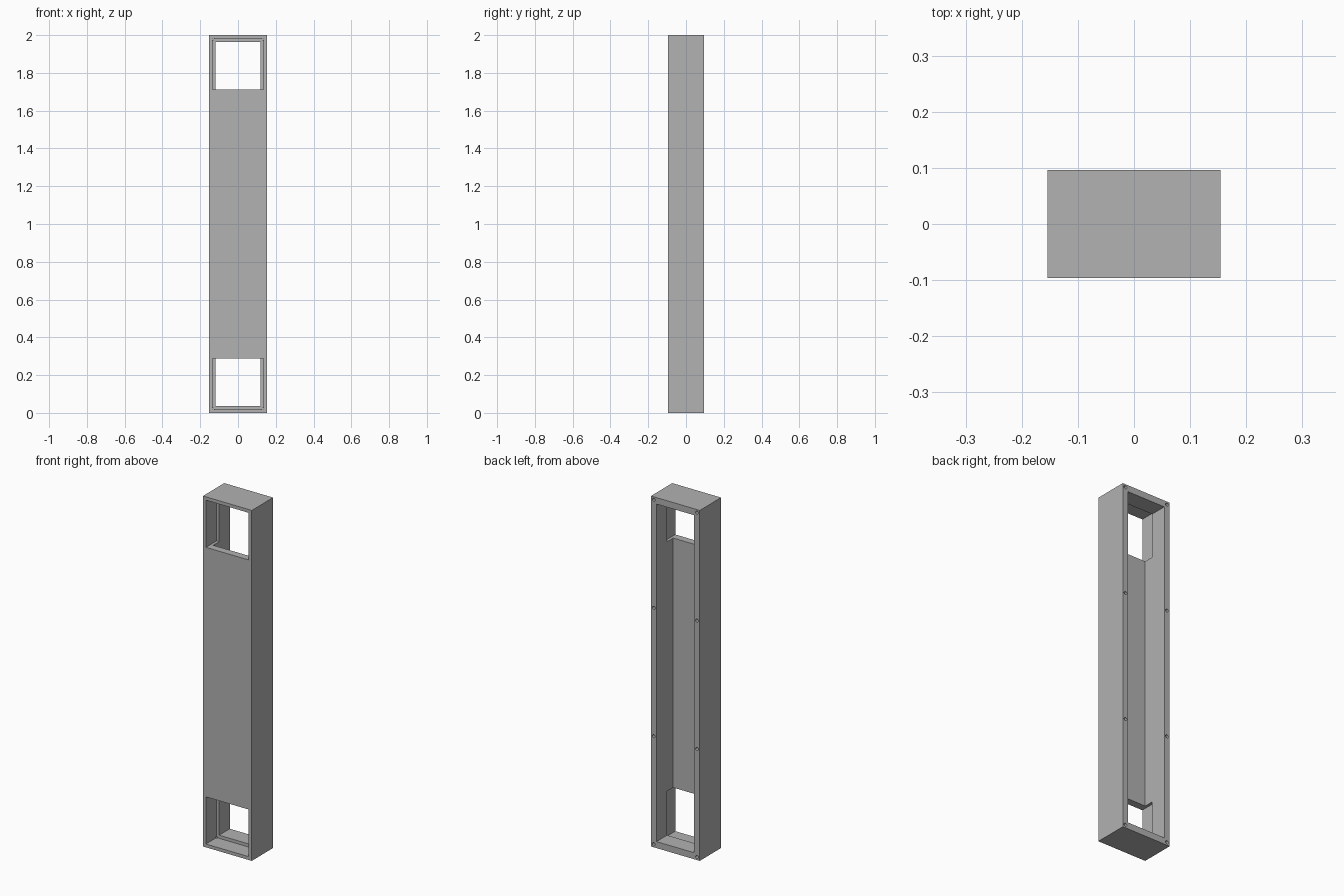
import bpy
from math import pi

cube = bpy.data.objects.get("Cube")
if cube:
    bpy.data.objects.remove(cube, do_unlink=True)

HALF_W, HALF_D, HEIGHT = 0.154, 0.096, 2.0
WALL, RIM = 0.019, 0.035          # wall beside the windows, rim around the back
FRONT_PANEL = 0.042               # thickness of the front panel
POCKET_D = 0.096                  # depth of the window pockets
WINDOW_TOP = 0.288                # inner edge of the lower window
HOLE_R, HOLE_D = 0.009, 0.1


def box(name, x, y0, y1, z0, z1):
    """Box symmetric in x, spanning the given y and z ranges."""
    bpy.ops.mesh.primitive_cube_add(size=1, location=(0, (y0 + y1) / 2, (z0 + z1) / 2))
    ob = bpy.context.object
    ob.name = name
    ob.scale = (2 * x, y1 - y0, z1 - z0)
    bpy.ops.object.transform_apply(location=True, rotation=True, scale=True)
    return ob


def cut(body, cutter):
    """Subtract the cutter from the body and remove it."""
    cutter.hide_render = True
    mod = body.modifiers.new("cut", 'BOOLEAN')
    mod.operation = 'DIFFERENCE'
    mod.solver = 'EXACT'
    mod.object = cutter
    bpy.ops.object.select_all(action='DESELECT')
    bpy.context.view_layer.objects.active = body
    body.select_set(True)
    bpy.ops.object.modifier_apply(modifier=mod.name)
    bpy.data.objects.remove(cutter, do_unlink=True)


# Outer block
housing = box("housing", HALF_W, -HALF_D, HALF_D, 0, HEIGHT)

# Long cavity, open at the back
cut(housing, box("cavity_cutter", HALF_W - RIM, -HALF_D + FRONT_PANEL, HALF_D + 0.1,
                 RIM + 0.002, HEIGHT - RIM - 0.002))

# Wider window pockets at both ends of the front
for z0, z1 in ((WALL, WINDOW_TOP), (HEIGHT - WINDOW_TOP, HEIGHT - WALL)):
    cut(housing, box("window_cutter", HALF_W - WALL, -HALF_D - 0.1,
                     -HALF_D + POCKET_D, z0, z1))

# Screw holes along the back rim
for side in (-1, 1):
    for z in (RIM / 2, 0.634, HEIGHT - 0.634, HEIGHT - RIM / 2):
        bpy.ops.mesh.primitive_cylinder_add(
            vertices=20, radius=HOLE_R, depth=2 * HOLE_D, rotation=(pi / 2, 0, 0),
            location=(side * (HALF_W - RIM / 2), HALF_D, z))
        cut(housing, bpy.context.object)

# Single grey finish
grey = bpy.data.materials.new("grey")
grey.use_nodes = True
colour = (0.445, 0.445, 0.445, 1)
grey.diffuse_color = colour
grey.node_tree.nodes["Principled BSDF"].inputs["Base Color"].default_value = colour
housing.data.materials.clear()
housing.data.materials.append(grey)
bpy.context.view_layer.objects.active = housing
housing.select_set(True)
bpy.ops.object.shade_smooth_by_angle()
